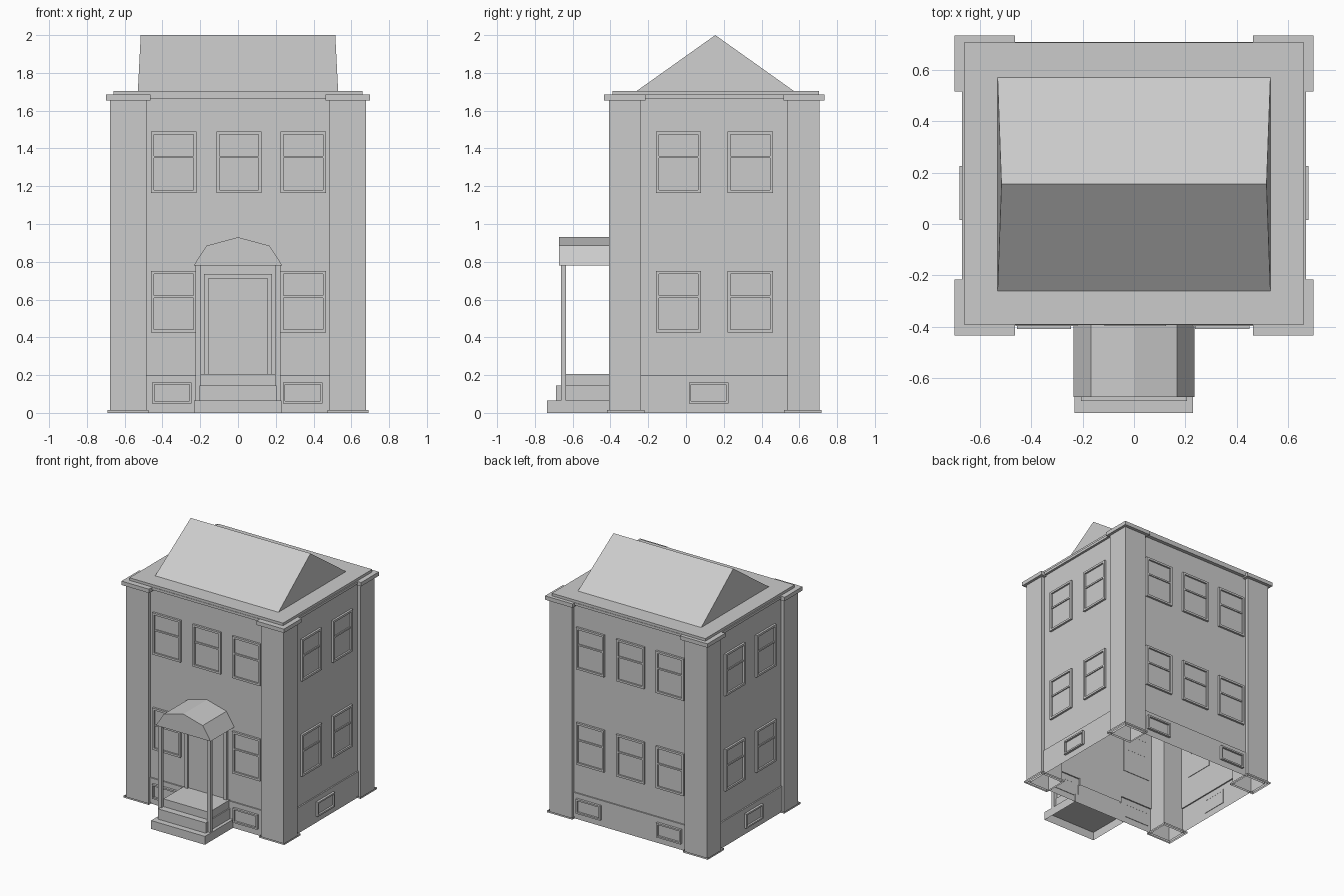
import bpy, bmesh, math
from mathutils import Matrix, Vector

if "Cube" in bpy.data.objects:
    bpy.data.objects.remove(bpy.data.objects["Cube"])

YC = 0.15  # centre of the building body in y


def finish(bm, name):
    me = bpy.data.meshes.new(name)
    bm.to_mesh(me)
    bm.free()
    ob = bpy.data.objects.new(name, me)
    bpy.context.collection.objects.link(ob)
    return ob


def add_box(bm, x0, x1, y0, y1, z0, z1, skip=""):
    """Box from bounds; skip 'b' and/or 't' leaves bottom / top open."""
    size = Matrix.Diagonal((x1 - x0, y1 - y0, z1 - z0, 1))
    mid = Matrix.Translation(((x0 + x1) / 2, (y0 + y1) / 2, (z0 + z1) / 2))
    verts = bmesh.ops.create_cube(bm, size=1, matrix=mid @ size)["verts"]
    drop = []
    for f in {f for v in verts for f in v.link_faces}:
        zs = [v.co.z for v in f.verts]
        if max(zs) - min(zs) < 1e-6:
            if ("b" in skip and abs(zs[0] - z0) < 1e-5) or ("t" in skip and abs(zs[0] - z1) < 1e-5):
                drop.append(f)
    if drop:
        bmesh.ops.delete(bm, geom=drop, context="FACES_ONLY")


def box(name, *bounds, skip=""):
    bm = bmesh.new()
    add_box(bm, *bounds, skip=skip)
    return finish(bm, name)


def framed(name, w, z0, z1, matrix, rail=None, t=0.016, d=0.016, sill=True):
    """Framed panel; local x along the wall, local -y outwards."""
    bm = bmesh.new()
    h = w / 2
    add_box(bm, -h, -h + t, -d, 0.004, z0, z1)
    add_box(bm, h - t, h, -d, 0.004, z0, z1)
    add_box(bm, -h + t, h - t, -d, 0.004, z1 - t, z1)
    if sill:
        add_box(bm, -h + t, h - t, -d, 0.004, z0, z0 + t)
    if rail:
        add_box(bm, -h + t, h - t, -d * 0.7, 0.004, rail - 0.006, rail + 0.006)
    add_box(bm, -h + t, h - t, -0.003, 0.003, z0, z1 - t)
    bm.transform(matrix)
    return finish(bm, name)


def on_wall(side, u, hx, hy):
    """Place a panel on a wall of the body: half sizes hx, hy about (0, YC)."""
    ang = {"front": 0, "right": 90, "back": 180, "left": 270}[side]
    dist = hy if side in ("front", "back") else hx
    return (Matrix.Translation((0, YC, 0)) @ Matrix.Rotation(math.radians(ang), 4, "Z")
            @ Matrix.Translation((u, -dist, 0)))


# Walls and basement band, open underneath
WX, WY = 0.65, 0.53
BX, BY = 0.66, 0.54
box("walls", -WX, WX, YC - WY, YC + WY, 0.2, 1.67, skip="bt")
bm = bmesh.new()
add_box(bm, -BX, BX, YC - BY, YC + BY, 0, 0.2, skip="bt")
# narrow ledge on top of the basement band
for s in (-1, 1):
    xs = sorted((s * WX, s * BX))
    ys = sorted((YC + s * WY, YC + s * BY))
    for pts in ([(xs[0], YC - BY), (xs[1], YC - BY), (xs[1], YC + BY), (xs[0], YC + BY)],
                [(-WX, ys[0]), (WX, ys[0]), (WX, ys[1]), (-WX, ys[1])]):
        bm.faces.new([bm.verts.new((x, y, 0.2)) for x, y in pts])
finish(bm, "basement_band")

# Corner pilasters with flared foot and capital
for sx in (-1, 1):
    for sy in (-1, 1):
        def corner(name, xi, xo, yi, yo, z0, z1, skip=""):
            x = sorted((sx * xi, sx * xo))
            y = sorted((YC + sy * yi, YC + sy * yo))
            box(name, x[0], x[1], y[0], y[1], z0, z1, skip=skip)
        corner("pilaster", 0.485, 0.677, 0.387, 0.558, 0.0, 1.66, skip="bt")
        corner("pilaster_foot", 0.475, 0.69, 0.37, 0.568, 0.0, 0.014, skip="bt")
        corner("pilaster_capital", 0.462, 0.698, 0.365, 0.583, 1.655, 1.685)

# Cornice and roof slab
box("cornice", -0.668, 0.668, YC - 0.543, YC + 0.558, 1.665, 1.685)
box("roof_slab", -0.66, 0.66, YC - 0.54, YC + 0.555, 1.685, 1.705)

# Gabled roof with slightly leaning ends
bm = bmesh.new()
base = [bm.verts.new(p) for p in ((-0.53, -0.26, 1.705), (0.53, -0.26, 1.705),
                                  (0.53, 0.57, 1.705), (-0.53, 0.57, 1.705))]
r0, r1 = bm.verts.new((-0.515, 0.155, 2)), bm.verts.new((0.515, 0.155, 2))
a, b, c, d = base
for f in ((a, b, r1, r0), (c, d, r0, r1), (b, c, r1), (d, a, r0), (d, c, b, a)):
    bm.faces.new(f)
finish(bm, "gable_roof")

# Sash windows on both floors and low basement windows
for z0, floor in ((0.425, "lower"), (1.165, "upper")):
    for side in ("front", "right", "back", "left"):
        spots = (-0.34, 0.005, 0.345) if side in ("front", "back") else (-0.19, 0.19)
        for u in spots:
            if side == "front" and floor == "lower" and abs(u) < 0.1:
                continue
            framed(floor + "_window_" + side, 0.24, z0, z0 + 0.325,
                   on_wall(side, u, WX, WY), rail=z0 + 0.19)
for side in ("front", "right", "back", "left"):
    for u in ((-0.35, 0.343) if side in ("front", "back") else (-0.03 if side == "right" else 0.03,)):
        framed("basement_window_" + side, 0.21, 0.05, 0.162,
               on_wall(side, u, BX, BY), t=0.012, d=0.018)

# Front door
framed("front_door", 0.36, 0.205, 0.735, on_wall("front", 0, WX, WY), t=0.024, d=0.018, sill=False)

# Entrance steps, open underneath
box("bottom_step", -0.232, 0.23, -0.735, -0.385, 0, 0.065, skip="b")
box("middle_step", -0.205, 0.205, -0.688, -0.385, 0.065, 0.145, skip="b")
box("porch_floor", -0.196, 0.196, -0.635, -0.375, 0.145, 0.205, skip="b")

# Porch posts
for s in (-1, 1):
    x = sorted((s * 0.196, s * 0.226))
    box("porch_post", x[0], x[1], -0.662, -0.635, 0.065, 0.785)

# Faceted porch canopy
bm = bmesh.new()
prof = [(-0.235, 0.78), (0.235, 0.78), (0.167, 0.885), (0, 0.93), (-0.167, 0.885)]
front = bm.faces.new([bm.verts.new((x, -0.672, z)) for x, z in prof])
ext = bmesh.ops.extrude_face_region(bm, geom=[front], use_keep_orig=True)
bmesh.ops.translate(bm, vec=Vector((0, 0.295, 0)),
                    verts=[v for v in ext["geom"] if isinstance(v, bmesh.types.BMVert)])
bmesh.ops.recalc_face_normals(bm, faces=bm.faces)
finish(bm, "porch_canopy")
